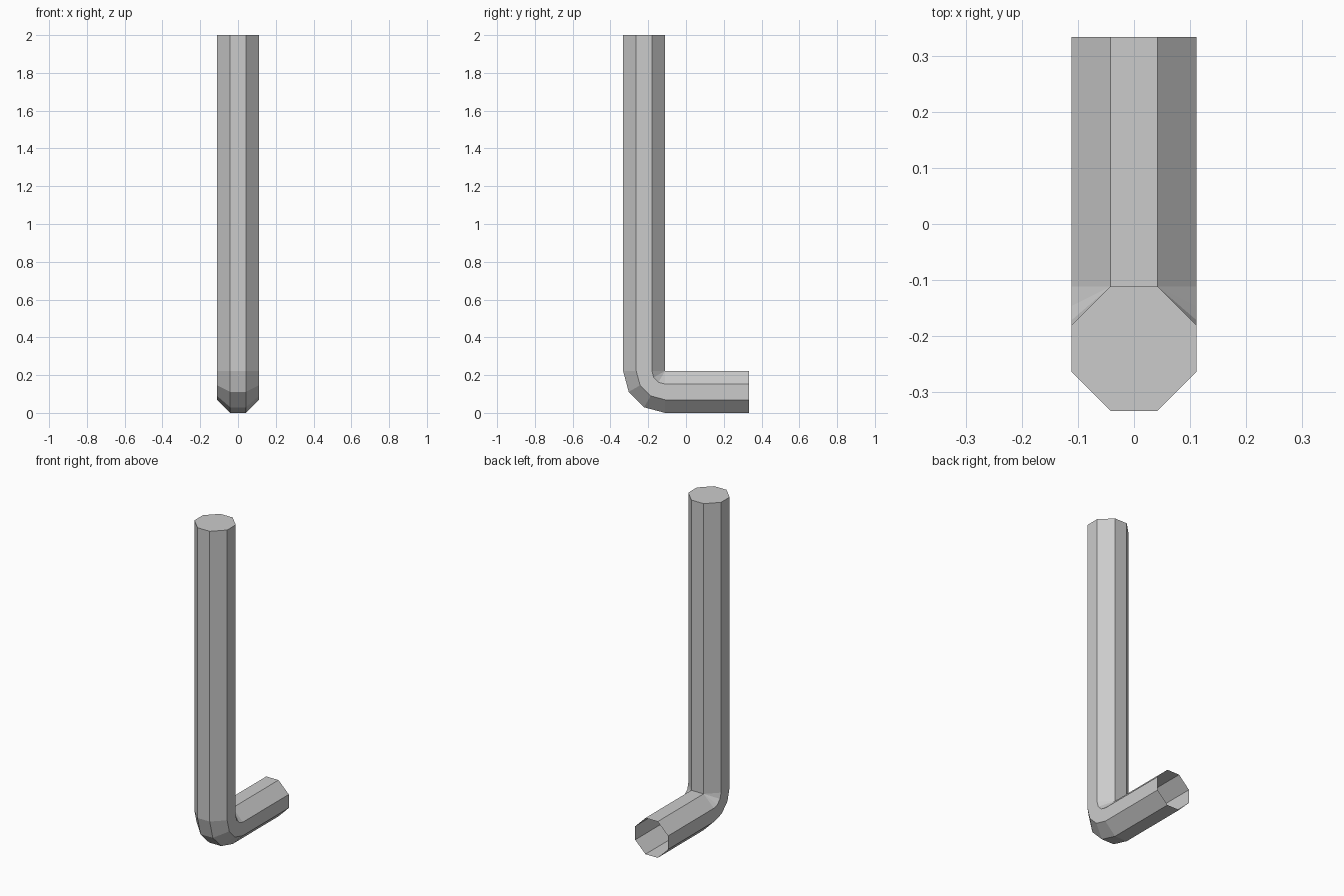
import bpy, bmesh, math
from mathutils import Vector

if "Cube" in bpy.data.objects:
    bpy.data.objects.remove(bpy.data.objects["Cube"])

R, H = 0.111, 0.0415          # half width and half flat of the octagon
PIVOT = Vector((0, -0.111, 0.222))   # bend centre, on the inner wall

# Octagon section: (across x, outward from the bend)
section = [(H, R), (R, H), (R, -H), (H, -R), (-H, -R), (-R, -H), (-R, H), (-H, R)]


def ring(bm, centre, out):
    return [bm.verts.new(centre + Vector((x, 0, 0)) + out * d) for x, d in section]


bm = bmesh.new()
rings = [ring(bm, Vector((0, -0.222, 2.0)), Vector((0, -1, 0)))]
# Three-segment bend
for i in range(4):
    a = math.radians(30 * i)
    out = Vector((0, -math.cos(a), -math.sin(a)))
    rings.append(ring(bm, PIVOT + out * R, out))
rings.append(ring(bm, Vector((0, 0.333, 0.111)), Vector((0, 0, -1))))

# Pipe walls, closed at the top and open at the short end
for a, b in zip(rings, rings[1:]):
    for i in range(8):
        j = (i + 1) % 8
        bm.faces.new((a[i], a[j], b[j], b[i]))
bm.faces.new(rings[0])

# Collapse the pinched inner corner and orient faces outward
bmesh.ops.remove_doubles(bm, verts=bm.verts[:], dist=0.0005)
bmesh.ops.recalc_face_normals(bm, faces=bm.faces[:])
bm.normal_update()
if max(bm.faces, key=lambda f: f.calc_center_median().z).normal.z < 0:
    bmesh.ops.reverse_faces(bm, faces=bm.faces[:])

mesh = bpy.data.meshes.new("bent_pipe")
bm.to_mesh(mesh)
bm.free()
bpy.context.collection.objects.link(bpy.data.objects.new("bent_pipe", mesh))
